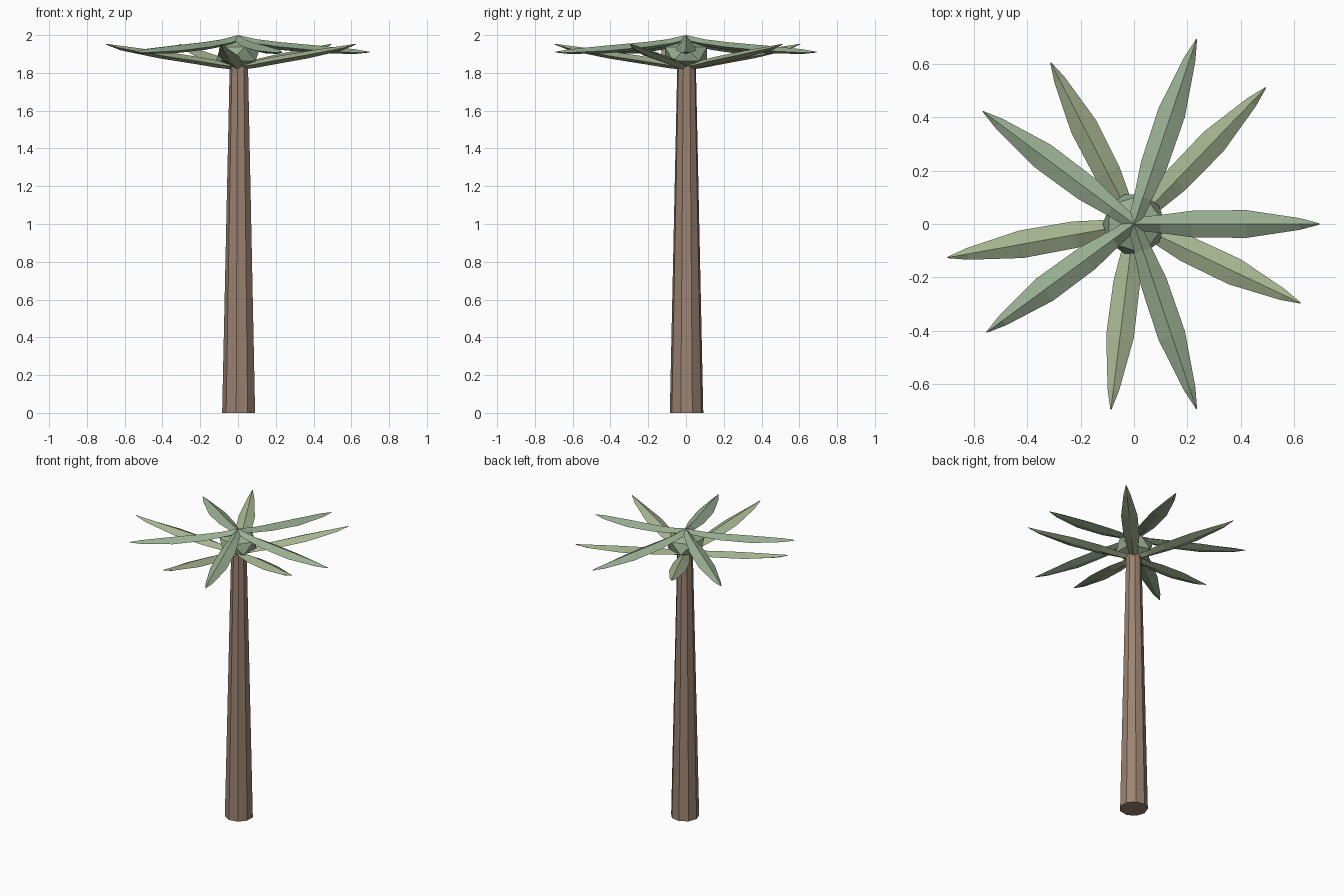
import bpy, bmesh
from math import radians
from mathutils import Matrix

if "Cube" in bpy.data.objects:
    bpy.data.objects.remove(bpy.data.objects["Cube"])


def material(name, rgb):
    m = bpy.data.materials.new(name)
    m.diffuse_color = (*rgb, 1)
    m.use_nodes = True
    m.node_tree.nodes["Principled BSDF"].inputs["Base Color"].default_value = m.diffuse_color
    return m


bark = material("bark", (0.33, 0.23, 0.17))
green = material("upper_green", (0.32, 0.43, 0.29))
light = material("lower_green", (0.38, 0.46, 0.28))


def finish(bm, name, mat):
    bmesh.ops.recalc_face_normals(bm, faces=bm.faces)
    mesh = bpy.data.meshes.new(name)
    bm.to_mesh(mesh)
    bm.free()
    mesh.materials.append(mat)
    obj = bpy.data.objects.new(name, mesh)
    bpy.context.collection.objects.link(obj)
    return obj


# Tapered nine-sided trunk
bm = bmesh.new()
bmesh.ops.create_cone(bm, cap_ends=True, segments=9, radius1=0.09, radius2=0.05, depth=1.84,
                      matrix=Matrix.Translation((0.006, 0.003, 0.92)) @ Matrix.Rotation(radians(90), 4, 'Z'))
finish(bm, "trunk", bark)

# Faceted bud in the middle of the crown
bm = bmesh.new()
bmesh.ops.create_icosphere(bm, subdivisions=1, radius=0.13,
                           matrix=Matrix.Translation((0, 0, 1.9)) @ Matrix.Diagonal((1, 1, 0.62, 1)))
finish(bm, "bud", green)


def leaf(name, angle, length, stations, mat):
    """Diamond-section leaf; stations are (radius, half width, edge z, ridge z, keel z)."""
    bm = bmesh.new()
    k = length / 0.69
    rings = [[bm.verts.new(p) for p in ((r * k, w, e), (r * k, 0, t), (r * k, -w, e), (r * k, 0, b))]
             for r, w, e, t, b in stations]
    for a, b in zip(rings, rings[1:]):
        for i in range(4):
            j = (i + 1) % 4
            bm.faces.new((a[i], a[j], b[j], b[i]))
    bm.faces.new(rings[0])
    bm.faces.new(rings[-1])
    bm.transform(Matrix.Rotation(radians(angle), 4, 'Z'))
    finish(bm, name, mat)


# Upper leaves droop outward, lower leaves rise outward
upper = [(0.0, 0.024, 1.975, 2.0, 1.955), (0.1, 0.034, 1.955, 1.978, 1.94),
         (0.22, 0.05, 1.938, 1.963, 1.922), (0.42, 0.052, 1.918, 1.945, 1.904),
         (0.62, 0.022, 1.908, 1.925, 1.9), (0.695, 0.002, 1.91, 1.912, 1.908)]
lower = [(0.0, 0.024, 1.83, 1.85, 1.815), (0.1, 0.034, 1.843, 1.865, 1.826),
         (0.22, 0.05, 1.862, 1.887, 1.846), (0.42, 0.052, 1.893, 1.917, 1.878),
         (0.62, 0.022, 1.93, 1.944, 1.92), (0.695, 0.002, 1.952, 1.954, 1.95)]

for i, (a, n) in enumerate([(0, 0.69), (71.3, 0.725), (143.3, 0.70), (216.3, 0.68), (288.7, 0.725)]):
    leaf(f"upper_leaf_{i + 1}", a, n, upper, green)
for i, (a, n) in enumerate([(46, 0.705), (117.3, 0.675), (190.2, 0.705), (262.9, 0.695), (334.6, 0.685)]):
    leaf(f"lower_leaf_{i + 1}", a, n, lower, light)
